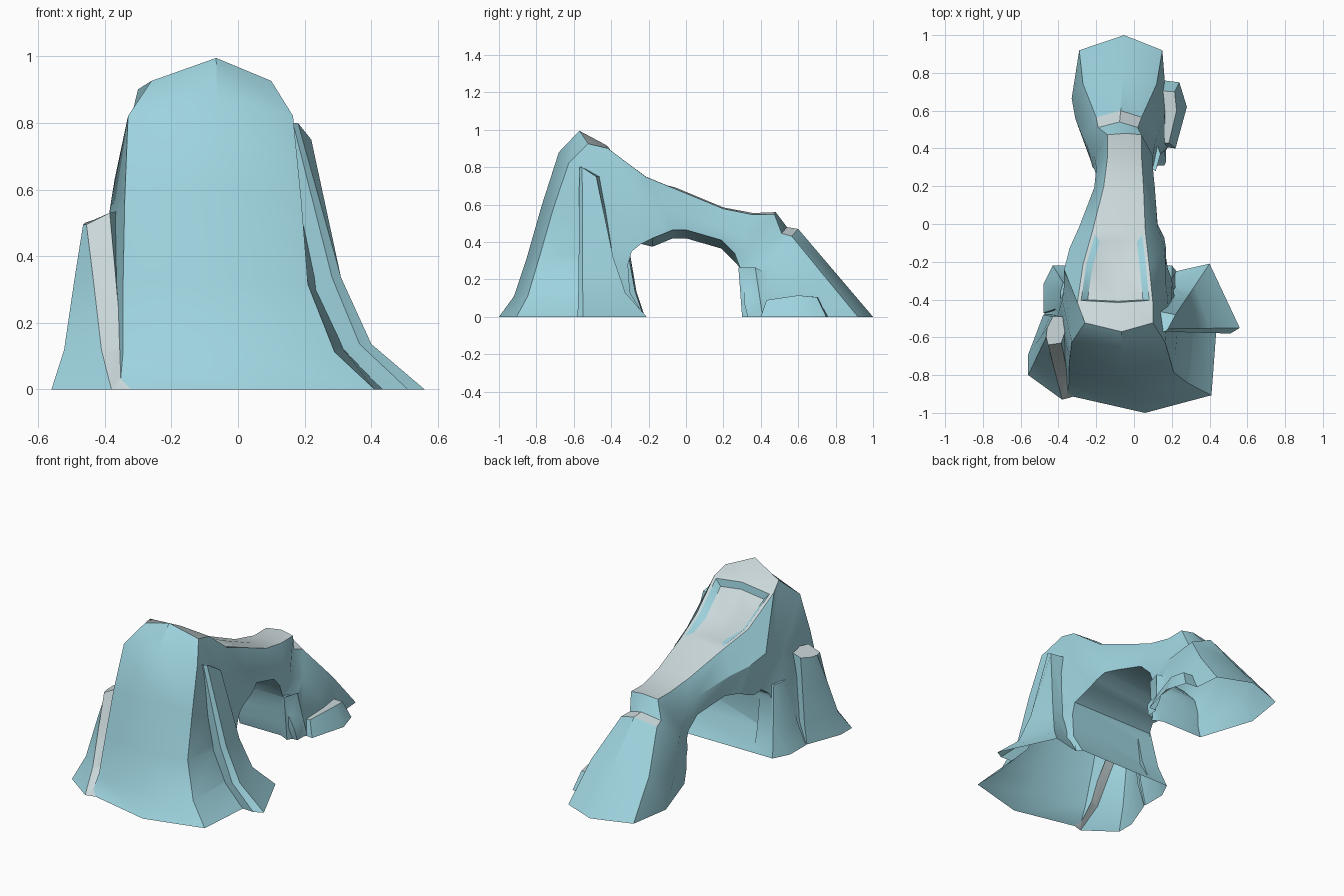
import bpy, bmesh, math
from mathutils import Vector

if "Cube" in bpy.data.objects:
    bpy.data.objects.remove(bpy.data.objects["Cube"])

def colour(name, rgb):
    m = bpy.data.materials.new(name)
    m.diffuse_color = (*rgb, 1)
    m.use_nodes = True
    m.node_tree.nodes["Principled BSDF"].inputs["Base Color"].default_value = m.diffuse_color
    return m

MATS = [colour("pale_blue_rock", (0.34, 0.65, 0.73)),
        colour("light_grey_top", (0.60, 0.69, 0.71))]

def finish(bm, name):
    me = bpy.data.meshes.new(name)
    bm.to_mesh(me)
    bm.free()
    for m in MATS:
        me.materials.append(m)
    ob = bpy.data.objects.new(name, me)
    bpy.context.collection.objects.link(ob)
    return ob

def loft(bm, rings):
    """Bridge successive rings; returns faces[row][column] and the vertex rings."""
    vs = [[bm.verts.new(p) for p in r] for r in rings]
    n = len(rings[0])
    rows = [[bm.faces.new((a[j], a[(j + 1) % n], b[(j + 1) % n], b[j])) for j in range(n)]
            for a, b in zip(vs, vs[1:])]
    return rows, vs

# Arch: one tube from the front foot over the bridge to the back foot.
# outer y, outer z, inner y, inner z, side left/right x, outer edge left/right x
STATIONS = [
    (-1.00, 0.00, -0.22, 0.00, -0.48, 0.44, -0.355, 0.41),
    (-0.92, 0.11, -0.30, 0.13, -0.44, 0.32, -0.345, 0.29),
    (-0.85, 0.32, -0.31, 0.28, -0.42, 0.24, -0.345, 0.21),
    (-0.77, 0.60, -0.29, 0.35, -0.40, 0.20, -0.34, 0.19),
    (-0.68, 0.88, -0.24, 0.39, -0.38, 0.18, -0.33, 0.165),
    (-0.57, 0.995, -0.18, 0.42, -0.37, 0.17, -0.26, 0.10),
    (-0.43, 0.92, -0.13, 0.44, -0.37, 0.17, -0.30, 0.10),
    (-0.22, 0.76, -0.07, 0.465, -0.34, 0.16, -0.27, 0.08),
    (-0.04, 0.685, 0.00, 0.465, -0.29, 0.125, -0.22, 0.06),
    (0.20, 0.585, 0.19, 0.41, -0.21, 0.11, -0.16, 0.05),
    (0.36, 0.555, 0.26, 0.34, -0.20, 0.10, -0.14, 0.04),
    (0.48, 0.56, 0.29, 0.26, -0.21, 0.10, -0.14, 0.04),
    (0.54, 0.48, 0.30, 0.20, -0.25, 0.11, -0.19, 0.02),
    (0.60, 0.47, 0.31, 0.15, -0.27, 0.12, -0.20, 0.04),
    (0.80, 0.235, 0.31, 0.08, -0.31, 0.16, -0.27, 0.12),
    (1.00, 0.00, 0.33, 0.00, -0.33, 0.17, -0.29, 0.15),
]

def section(i, s):
    oy, oz, iy, iz, xl, xr, ol, orr = s
    bridge = 5 <= i <= 10
    edge = 0.96 if 6 <= i <= 11 else 0.88
    mid = 0.5 if i > 11 else 0.37
    def at(x, t):
        return Vector((x, iy + (oy - iy) * t, iz + (oz - iz) * t))
    inner_left = at(max(xl, -0.22) if i > 8 else xl * 0.9, 0)
    inner_left.z -= 0.045 if bridge else 0
    return [inner_left, at(min(xr, 0.2), 0), at(xr, mid), at(orr, edge),
            at(ol + (orr - ol) * 0.54, 1), at(ol, edge), at(xl, mid)]

bm = bmesh.new()
rows, vs = loft(bm, [section(i, s) for i, s in enumerate(STATIONS)])
for ring in (vs[0], vs[-1]):
    bm.faces.new(ring)
bmesh.ops.recalc_face_normals(bm, faces=bm.faces[:])
for r in (5, 6, 7, 8, 9, 10, 12):          # walkable top and back ledge
    for c in (3, 4):
        rows[r][c].material_index = 1
# Sunken panel: deep at its upper end, running out flush at its lower end
panel = [rows[r][c] for r in (6, 7) for c in (3, 4)]
bmesh.ops.inset_region(bm, faces=panel, thickness=0.018, depth=0, use_even_offset=True)
wall = bmesh.ops.inset_region(bm, faces=panel, thickness=0.03, depth=-0.03,
                              use_even_offset=True)["faces"]
for f in wall:
    f.material_index = int(f.calc_center_median().y > -0.09)
for v in {v for f in panel for v in f.verts}:
    if v.co.y > -0.13:
        v.co.z += 0.026
arch = finish(bm, "rock_arch")

def outcrop(name, base, top, levels=(), grey_cap=False, grey_sides=()):
    """Flared buttress: base outline (x, y) shrinks to the top outline (x, y, z)."""
    rings = [[Vector((a[0] + (b[0] - a[0]) * k, a[1] + (b[1] - a[1]) * k, b[2] * h))
              for a, b in zip(base, top)] for h, k in [(0, 0), *levels, (1, 1)]]
    bm = bmesh.new()
    rows, vs = loft(bm, rings)
    bm.faces.new(vs[0])
    bm.faces.new(vs[-1]).material_index = int(grey_cap)
    for row in rows:
        for c in grey_sides:
            row[c].material_index = 1
    bmesh.ops.recalc_face_normals(bm, faces=bm.faces[:])
    return finish(bm, name)

parts = [
    # Buttresses beside the front foot
    outcrop("right_buttress",
            [(0.38, -0.57), (0.51, -0.58), (0.56, -0.55), (0.40, -0.21), (0.18, -0.26)],
            [(0.12, -0.57, 0.80), (0.165, -0.57, 0.80), (0.18, -0.555, 0.80),
             (0.22, -0.48, 0.75), (0.12, -0.46, 0.75)],
            [(0.17, 0.42), (0.42, 0.66)]),
    outcrop("left_buttress",
            [(-0.325, -0.915), (-0.38, -0.93), (-0.56, -0.80), (-0.56, -0.69),
             (-0.48, -0.48), (-0.32, -0.45)],
            [(-0.385, -0.63, 0.53), (-0.455, -0.64, 0.495), (-0.465, -0.60, 0.495),
             (-0.46, -0.55, 0.50), (-0.43, -0.49, 0.51), (-0.34, -0.49, 0.54)],
            [(0.24, 0.4), (0.66, 0.72)], True, (0,)),
    outcrop("left_rear_rib",
            [(-0.36, -0.52), (-0.48, -0.47), (-0.48, -0.32), (-0.43, -0.22), (-0.30, -0.225)],
            [(-0.34, -0.46, 0.40), (-0.385, -0.44, 0.40), (-0.39, -0.36, 0.40),
             (-0.375, -0.31, 0.40), (-0.28, -0.32, 0.40)],
            [(0.34, 0.5)]),
    # Stepped rocks beside the back foot
    outcrop("upper_step",
            [(0.02, 0.35), (0.12, 0.30), (0.18, 0.41), (0.17, 0.50), (0.04, 0.50)],
            [(0.02, 0.33, 0.265), (0.115, 0.28, 0.265), (0.14, 0.37, 0.265),
             (0.12, 0.43, 0.23), (0.04, 0.45, 0.265)]),
    outcrop("lower_step",
            [(0.08, 0.42), (0.22, 0.40), (0.28, 0.62), (0.24, 0.75), (0.08, 0.77)],
            [(0.07, 0.43, 0.09), (0.185, 0.43, 0.09), (0.225, 0.60, 0.115),
             (0.215, 0.70, 0.105), (0.07, 0.71, 0.105)], grey_cap=True),
]

# Weld the outcrops into one shell
for p in parts:
    mod = arch.modifiers.new(p.name, 'BOOLEAN')
    mod.operation = 'UNION'
    mod.solver = 'EXACT'
    mod.use_self = True
    mod.object = p
dg = bpy.context.evaluated_depsgraph_get()
welded = bpy.data.meshes.new_from_object(arch.evaluated_get(dg))
arch.modifiers.clear()
arch.data = welded
for p in parts:
    bpy.data.objects.remove(p)

# Open the underside and set the shading
bm = bmesh.new()
bm.from_mesh(welded)
bmesh.ops.remove_doubles(bm, verts=bm.verts[:], dist=0.0005)
floor = [f for f in bm.faces if all(v.co.z < 0.002 for v in f.verts)]
bmesh.ops.delete(bm, geom=floor, context='FACES')
bm.to_mesh(welded)
bm.free()
bpy.ops.object.select_all(action='DESELECT')
arch.select_set(True)
bpy.context.view_layer.objects.active = arch
bpy.ops.object.shade_smooth_by_angle(angle=math.radians(33))
